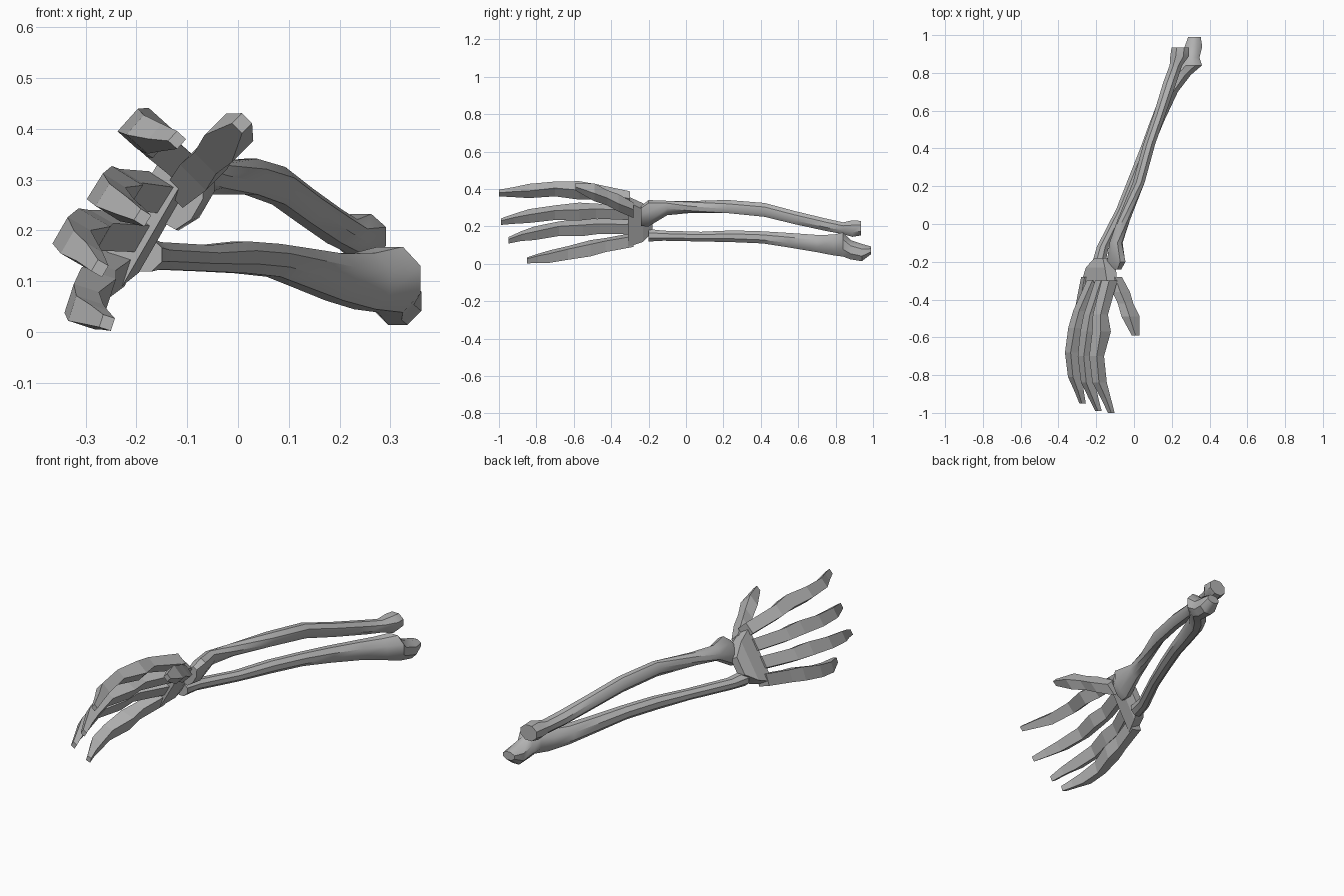
import bpy, bmesh, math

if "Cube" in bpy.data.objects:
    bpy.data.objects.remove(bpy.data.objects["Cube"])

bone = bpy.data.materials.new("bone grey")
bone.use_nodes = True
GREY = (0.45, 0.45, 0.45, 1)
bone.diffuse_color = GREY
bone.node_tree.nodes["Principled BSDF"].inputs["Base Color"].default_value = GREY


def loft(name, rings, sides, smooth=0):
    """Rings are (x, y, z, half width, half depth, tilt); tilt turns the width axis from +x to +z."""
    bm = bmesh.new()
    loops = []
    for x, y, z, a, b, tilt in rings:
        t = math.radians(tilt)
        scale = math.sqrt(2) if sides == 4 else 1
        loop = []
        for i in range(sides):
            p = 2 * math.pi * (i + 0.5) / sides
            u, v = a * scale * math.cos(p), b * scale * math.sin(p)
            loop.append(bm.verts.new((x + u * math.cos(t) - v * math.sin(t), y,
                                      z + u * math.sin(t) + v * math.cos(t))))
        loops.append(loop)
    for l0, l1 in zip(loops, loops[1:]):
        for i in range(sides):
            j = (i + 1) % sides
            bm.faces.new((l0[i], l0[j], l1[j], l1[i]))
    bm.faces.new(loops[0])
    bm.faces.new(loops[-1])
    bmesh.ops.recalc_face_normals(bm, faces=bm.faces)
    me = bpy.data.meshes.new(name)
    bm.to_mesh(me)
    bm.free()
    me.materials.append(bone)
    ob = bpy.data.objects.new(name, me)
    bpy.context.collection.objects.link(ob)
    if smooth:
        bpy.ops.object.select_all(action='DESELECT')
        ob.select_set(True)
        bpy.context.view_layer.objects.active = ob
        bpy.ops.object.shade_smooth_by_angle(angle=math.radians(smooth))
    return ob


# Upper forearm bone, wide at the wrist with a round head at the elbow
loft("upper_forearm_bone", [
    (-.105, -.24, .255, .060, .030, 60),
    (-.095, -.20, .270, .078, .042, 60),
    (-.095, -.10, .298, .040, .034, 60),
    (-.055, .02, .303, .034, .032, 30),
    (.025, .22, .306, .034, .038, 0),
    (.080, .42, .288, .034, .040, 0),
    (.135, .58, .247, .034, .038, 0),
    (.190, .75, .208, .038, .036, 0),
    (.222, .84, .190, .036, .034, 0),
    (.242, .89, .188, .054, .048, 0),
    (.245, .935, .190, .050, .042, 0)], 8, 40)

# Lower forearm bone, thin at the wrist with a hooked elbow end
loft("lower_forearm_bone", [
    (-.185, -.20, .152, .038, .036, 0),
    (-.165, -.12, .150, .034, .029, 0),
    (-.065, .08, .145, .031, .028, 0),
    (.005, .25, .147, .034, .034, 0),
    (.070, .41, .141, .036, .035, 0),
    (.125, .55, .126, .040, .042, 0),
    (.190, .70, .108, .046, .050, 0),
    (.250, .79, .100, .056, .060, 0),
    (.300, .84, .103, .065, .070, 0),
    (.305, .88, .075, .045, .056, 0),
    (.315, .94, .060, .050, .050, 0),
    (.320, .99, .072, .036, .022, 0)], 8, 40)

# Wrist block between the forearm and the fingers
loft("wrist", [
    (-.170, -.18, .215, .045, .020, 60),
    (-.175, -.23, .220, .100, .034, 60),
    (-.185, -.31, .225, .138, .030, 60)], 4)

# Fingers: square section, arched towards the back of the hand, with knuckles
fingers = {
    "index_finger": (48, [
        (-.130, -.30, .345), (-.178, -.48, .385), (-.172, -.57, .392),
        (-.198, -.70, .400), (-.182, -.84, .389), (-.150, -.92, .383), (-.120, -1.0, .378)]),
    "middle_finger": (58, [
        (-.165, -.30, .275), (-.228, -.48, .281), (-.236, -.57, .279),
        (-.260, -.70, .273), (-.243, -.84, .255), (-.215, -.92, .240), (-.188, -.99, .225)]),
    "ring_finger": (60, [
        (-.210, -.30, .198), (-.284, -.46, .200), (-.300, -.55, .196),
        (-.328, -.68, .187), (-.312, -.81, .163), (-.292, -.88, .148), (-.272, -.95, .125)]),
    "little_finger": (72, [
        (-.242, -.28, .128), (-.275, -.43, .100), (-.285, -.51, .083),
        (-.308, -.63, .058), (-.300, -.73, .038), (-.280, -.79, .029), (-.258, -.85, .018)]),
}
half_sizes = [(.030, .030), (.031, .026), (.034, .036), (.030, .026),
              (.026, .028), (.020, .018), (.013, .012)]
for name, (tilt, path) in fingers.items():
    loft(name, [(*p, w, d, tilt) for p, (w, d) in zip(path, half_sizes)], 4)

# Thumb, splayed away from the hand
loft("thumb", [
    (-.105, -.28, .285, .032, .026, 45),
    (-.068, -.36, .325, .030, .036, 45),
    (-.045, -.42, .352, .028, .030, 45),
    (-.018, -.49, .382, .030, .038, 45),
    (.008, -.59, .411, .014, .014, 45)], 4)
